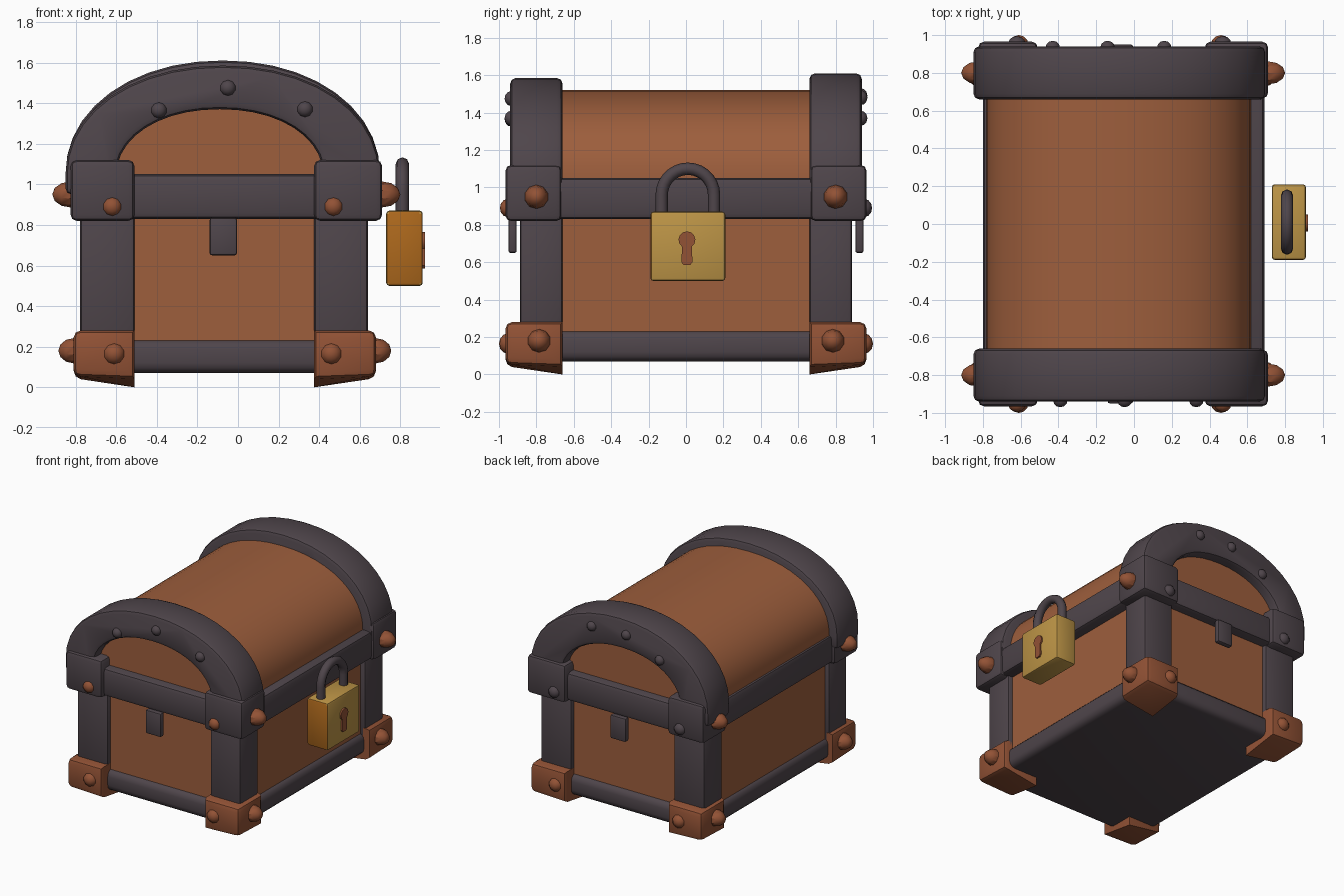
import bpy, bmesh, math
from mathutils import Vector

if "Cube" in bpy.data.objects:
    bpy.data.objects.remove(bpy.data.objects["Cube"])


def material(name, rgb):
    m = bpy.data.materials.new(name)
    m.diffuse_color = (*rgb, 1)
    m.use_nodes = True
    m.node_tree.nodes["Principled BSDF"].inputs["Base Color"].default_value = m.diffuse_color
    return m


WOOD = material("brown wood", (0.34, 0.113, 0.046))
IRON = material("dark iron", (0.078, 0.06, 0.07))
BRONZE = material("bronze", (0.29, 0.085, 0.036))
GOLD = material("gold", (0.51, 0.30, 0.062))
AMBER = material("amber gold", (0.42, 0.14, 0.012))


def finish(name, bm, *mats):
    bmesh.ops.recalc_face_normals(bm, faces=bm.faces)
    me = bpy.data.meshes.new(name)
    bm.to_mesh(me)
    bm.free()
    ob = bpy.data.objects.new(name, me)
    bpy.context.collection.objects.link(ob)
    for m in mats:
        me.materials.append(m)
    bpy.ops.object.select_all(action='DESELECT')
    ob.select_set(True)
    bpy.context.view_layer.objects.active = ob
    bpy.ops.object.shade_smooth_by_angle(angle=math.radians(35))
    return ob


def bevel(bm, edges, r, seg=2):
    bmesh.ops.bevel(bm, geom=edges, offset=r, segments=seg, profile=0.5, affect='EDGES')


def box(name, xs, ys, zs, mat, r=0.03, seg=2):
    """Rounded box from x, y and z ranges."""
    bm = bmesh.new()
    bmesh.ops.create_cube(bm, size=1)
    for v in bm.verts:
        v.co = [(a + b) / 2 + c * abs(b - a) for c, (a, b) in zip(v.co, (xs, ys, zs))]
    if r:
        bevel(bm, bm.edges[:], r, seg)
    return finish(name, bm, mat)


def prism(name, pts, axis, lo, hi, mat, r=0.0, angle=50):
    """Outline extruded along x or y, with its sharp edges rounded."""
    bm = bmesh.new()
    vs = [bm.verts.new((p[0], lo, p[1]) if axis == 'y' else (lo, p[0], p[1])) for p in pts]
    f = bm.faces.new(vs)
    out = bmesh.ops.extrude_face_region(bm, geom=[f])
    step = Vector((0, hi - lo, 0) if axis == 'y' else (hi - lo, 0, 0))
    for v in out['geom']:
        if isinstance(v, bmesh.types.BMVert):
            v.co += step
    bmesh.ops.recalc_face_normals(bm, faces=bm.faces)
    if r:
        sharp = [e for e in bm.edges if e.calc_face_angle(0) > math.radians(angle)]
        bevel(bm, sharp, r)
    return finish(name, bm, mat)


def half_oval(cx, cz, a, b, n, power=2.0):
    pts = []
    for i in range(n + 1):
        t = math.pi * i / n
        c, s = math.cos(t), max(0.0, math.sin(t))
        pts.append((cx + a * math.copysign(abs(c) ** (2 / power), c), cz + b * s ** (2 / power)))
    return pts


def rivet(name, base, normal, r, height, mat):
    """Domed stud on a surface point."""
    bm = bmesh.new()
    bmesh.ops.create_uvsphere(bm, u_segments=10, v_segments=6, radius=1)
    q = Vector(normal).to_track_quat('Z', 'Y')
    for v in bm.verts:
        v.co = Vector(base) + q @ Vector((v.co.x * r, v.co.y * r, v.co.z * height))
    finish(name, bm, mat)


CX = -0.07

# Body, base and belt
box("body_panels", (-0.745, 0.60), (-0.85, 0.85), (0.12, 0.95), WOOD, 0.0)
box("base_rail", (-0.77, 0.63), (-0.885, 0.885), (0.07, 0.235), IRON, 0.05, 3)
box("rim_belt", (-0.80, 0.69), (-0.93, 0.93), (0.83, 1.05), IRON, 0.03)

# Lid barrel
lid = [(0.62, 1.0)] + half_oval(-0.08, 1.05, 0.70, 0.47, 24, 2.15) + [(-0.78, 1.0)]
prism("lid_barrel", lid, 'y', -0.86, 0.86, WOOD)

# Arched lid bands
for side, top in ((-1, 0.535), (1, 0.56)):
    outer = [(0.70, 0.95)] + half_oval(-0.075, 1.05, 0.775, top, 20, 2.08) + [(-0.85, 0.95)]
    inner = [(0.42, 0.95)] + half_oval(-0.09, 1.04, 0.51, 0.33, 20, 2.1) + [(-0.60, 0.95)]
    y0, y1 = sorted((side * 0.66, side * 0.94))
    prism("lid_band", outer + inner[::-1], 'y', y0, y1, IRON, 0.03)

# Corner posts, belt corners and feet
for sx, xi, xp, xc, xf in ((-1, -0.51, -0.778, -0.825, -0.81), (1, 0.375, 0.64, 0.71, 0.68)):
    for sy in (-1, 1):
        def span(a, b):
            return tuple(sorted((a, b)))
        box("corner_post", span(xi, xp), span(sy * 0.66, sy * 0.887), (0.2, 0.9), IRON, 0.02)
        box("belt_corner", span(xi, xc), span(sy * 0.665, sy * 0.965), (0.82, 1.12), IRON, 0.03)
        # Foot with a bottom sloping down to its inner corner
        bm = bmesh.new()
        yi, yf = sy * 0.66, sy * 0.965
        lo = [bm.verts.new(c) for c in ((xi, yi, 0), (xf, yi, 0.045), (xf, yf, 0.055), (xi, yf, 0.045))]
        hi = [bm.verts.new((v.co.x, v.co.y, 0.28)) for v in lo]
        bm.faces.new(lo)
        bm.faces.new(hi)
        for i in range(4):
            j = (i + 1) % 4
            bm.faces.new((lo[i], lo[j], hi[j], hi[i]))
        bmesh.ops.recalc_face_normals(bm, faces=bm.faces)
        inner_corner = {lo[0], hi[0]}
        bevel(bm, [e for e in bm.edges if not inner_corner & set(e.verts)], 0.035)
        finish("corner_foot", bm, BRONZE)
        # Bronze studs on feet and belt, dark ones on the back of the belt
        xr = -0.61 if sx < 0 else 0.46
        rivet("foot_stud_end", (xr, sy * 0.95, 0.165), (0, sy, 0), 0.055, 0.05, BRONZE)
        rivet("foot_stud_side", (xf, sy * 0.785, 0.18), (sx, 0, 0), 0.062, 0.075, BRONZE)
        rivet("belt_stud_side", (xc, sy * 0.80, 0.95), (sx, 0, 0), 0.064, 0.09, BRONZE)
        rivet("belt_stud_end", (xr + 0.01 * sx, sy * 0.955, 0.89), (0, sy, 0), 0.048, 0.04,
              BRONZE if sy < 0 else IRON)

# Small studs on the lid bands
for sy, spots in ((-1, ((-0.39, 1.365), (-0.05, 1.475), (0.33, 1.37))),
                  (1, ((-0.43, 1.37), (-0.14, 1.49), (0.16, 1.48)))):
    for x, z in spots:
        rivet("lid_stud", (x, sy * 0.935, z), (0, sy, 0), 0.04, 0.035, IRON)

# End clasps
for sy in (-1, 1):
    y0, y1 = sorted((sy * 0.905, sy * 0.95))
    box("end_clasp", (-0.14, -0.005), (y0, y1), (0.65, 0.835), IRON, 0.012)

# Padlock body, its front-facing side in amber
lock = box("padlock_body", (0.73, 0.91), (-0.19, 0.21), (0.50, 0.87), GOLD, 0.015)
lock.data.materials.append(AMBER)
for p in lock.data.polygons:
    if p.normal.y < -0.9:
        p.material_index = 1

# Padlock shackle
path = [(0.15, 0.82)] + half_oval(0.01, 0.96, 0.14, 0.14, 14) + [(-0.13, 0.82)]
cu = bpy.data.curves.new("shackle_path", 'CURVE')
cu.dimensions = '3D'
cu.bevel_depth = 0.033
cu.bevel_resolution = 2
sp = cu.splines.new('POLY')
sp.points.add(len(path) - 1)
for pt, (y, z) in zip(sp.points, path):
    pt.co = (0.81, y, z, 1)
shackle = bpy.data.objects.new("padlock_shackle", cu)
bpy.context.collection.objects.link(shackle)
cu.materials.append(IRON)

# Keyhole plate: round head and stem in one outline
head = [(0.005 + 0.045 * math.cos(math.radians(a)), 0.72 + 0.045 * math.sin(math.radians(a)))
        for a in range(-55, 236, 29)]
prism("keyhole", head + [(-0.025, 0.60), (-0.012, 0.585), (0.022, 0.585), (0.035, 0.60)],
      'x', 0.90, 0.922, BRONZE)
